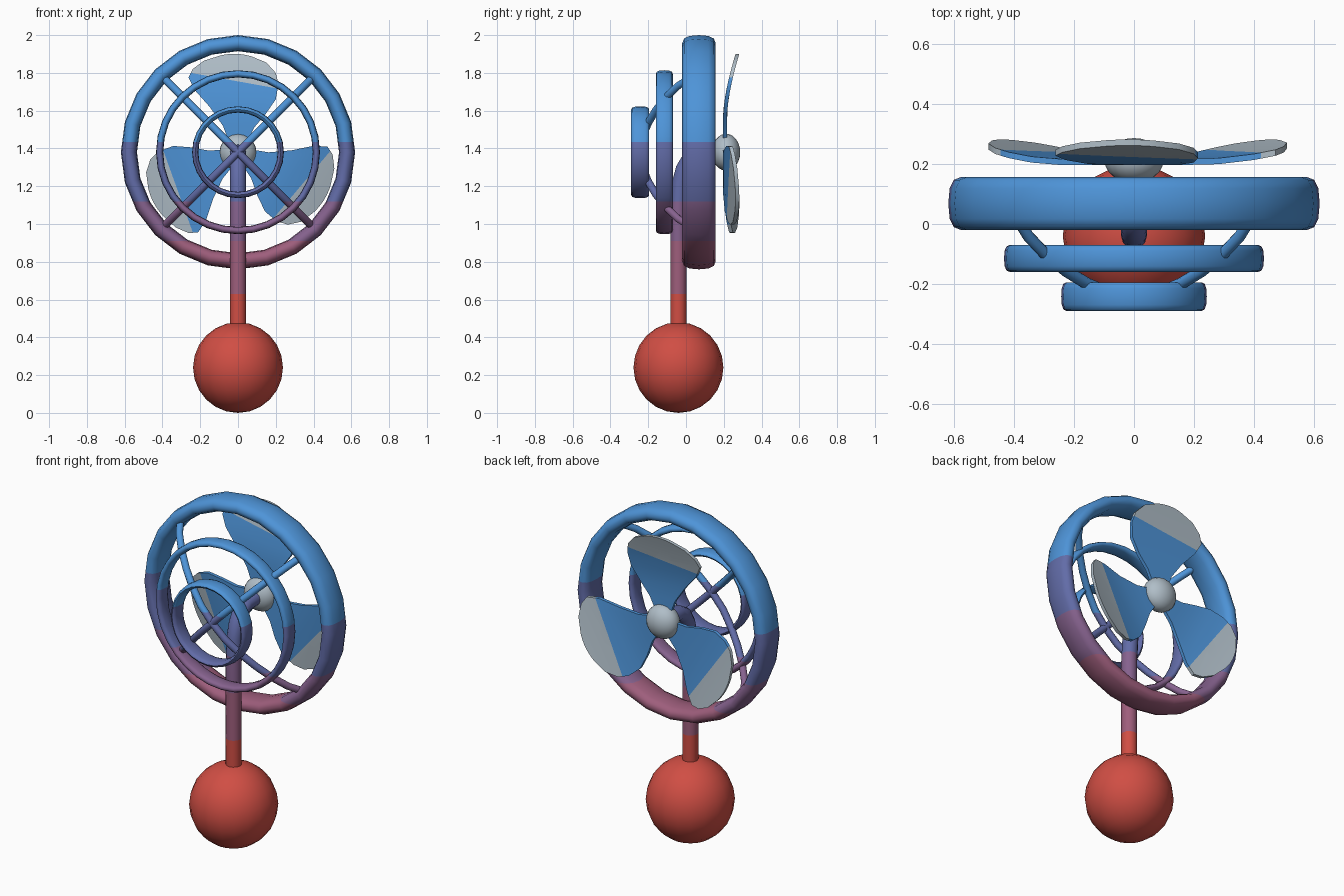
import bpy, bmesh, math
from mathutils import Vector, Matrix

if "Cube" in bpy.data.objects:
    bpy.data.objects.remove(bpy.data.objects["Cube"])


def make_material(name, rgb):
    m = bpy.data.materials.new(name)
    lin = [((c / 255 + 0.055) / 1.055) ** 2.4 for c in rgb]
    m.diffuse_color = (*lin, 1)
    m.use_nodes = True
    m.node_tree.nodes["Principled BSDF"].inputs["Base Color"].default_value = m.diffuse_color
    return m


RED = make_material("red", (208, 78, 68))
MAUVE = make_material("mauve", (158, 94, 124))
PLUM = make_material("plum", (134, 98, 142))
SLATE = make_material("slate_blue", (98, 108, 168))
BLUE = make_material("blue", (78, 148, 216))
GREY = make_material("light_grey", (176, 190, 200))
BANDS = [RED, MAUVE, PLUM, SLATE, BLUE]
LIMITS = [0.63, 0.91, 1.12, 1.435]
CZ = 1.38  # height of the fan axis


def cut(bm, co, no):
    bmesh.ops.bisect_plane(bm, geom=bm.verts[:] + bm.edges[:] + bm.faces[:],
                           plane_co=co, plane_no=no, dist=1e-5)


def finish(name, bm, mats, angle=50):
    me = bpy.data.meshes.new(name)
    bm.to_mesh(me)
    bm.free()
    for m in mats:
        me.materials.append(m)
    ob = bpy.data.objects.new(name, me)
    bpy.context.collection.objects.link(ob)
    bpy.ops.object.select_all(action='DESELECT')
    ob.select_set(True)
    bpy.context.view_layer.objects.active = ob
    bpy.ops.object.shade_smooth_by_angle(angle=math.radians(angle))
    return ob


def finish_banded(name, bm):
    # colour bands by height, with clean cuts
    bmesh.ops.recalc_face_normals(bm, faces=bm.faces)
    for z in LIMITS:
        cut(bm, (0, 0, z), (0, 0, 1))
    for f in bm.faces:
        f.material_index = sum(f.calc_center_median().z > z for z in LIMITS)
    return finish(name, bm, BANDS)


def skin(bm, loops, closed=False):
    rows = [[bm.verts.new(p) for p in lp] for lp in loops]
    n = len(rows[0])
    for i in range(len(rows) if closed else len(rows) - 1):
        a, b = rows[i], rows[(i + 1) % len(rows)]
        for j in range(n):
            bm.faces.new((a[j], a[(j + 1) % n], b[(j + 1) % n], b[j]))
    if not closed:
        bm.faces.new(rows[0])
        bm.faces.new(rows[-1])


def ring(name, outer, y0, y1, thick, seg):
    # flattened torus around the fan axis
    bm = bmesh.new()
    loops = []
    a, b, R = thick / 2, (y1 - y0) / 2, outer - thick / 2
    for i in range(seg):
        t = 2 * math.pi * i / seg
        lp = []
        for k in range(12):
            s = 2 * math.pi * k / 12
            c, d = math.cos(s), math.sin(s)
            r = R + a * math.copysign(abs(c) ** 0.8, c)
            y = (y0 + y1) / 2 + b * math.copysign(abs(d) ** 0.8, d)
            lp.append((r * math.sin(t), y, CZ + r * math.cos(t)))
        loops.append(lp)
    skin(bm, loops, True)
    finish_banded(name, bm)


def tube(name, pts, radius, side, sides=12):
    # round bar along a planar path; side is the normal of that plane
    pts, side = [Vector(p) for p in pts], Vector(side).normalized()
    loops = []
    for i, p in enumerate(pts):
        t = (pts[min(i + 1, len(pts) - 1)] - pts[max(i - 1, 0)]).normalized()
        u = t.cross(side)
        loops.append([p + radius * (math.cos(q) * side + math.sin(q) * u)
                      for q in (2 * math.pi * k / sides for k in range(sides))])
    bm = bmesh.new()
    skin(bm, loops)
    finish_banded(name, bm)


def ball(name, centre, scale, mat, u, v, axis_y=False):
    bm = bmesh.new()
    bmesh.ops.create_uvsphere(bm, u_segments=u, v_segments=v, radius=1)
    if axis_y:
        bmesh.ops.rotate(bm, verts=bm.verts, matrix=Matrix.Rotation(math.pi / 2, 3, 'X'))
    bmesh.ops.scale(bm, verts=bm.verts, vec=scale)
    bmesh.ops.translate(bm, verts=bm.verts, vec=centre)
    finish(name, bm, [mat])


# ball base and bent post
ball("ball_base", (0, -0.04, 0.24), (0.238, 0.238, 0.24), RED, 20, 12)
tube("post", [(0, y, z) for y, z in [(-.04, .42), (-.04, .8), (-.04, 1.08), (-.03, 1.22),
     (-.012, 1.29), (.02, 1.345), (.07, 1.375), (.2, 1.38)]], 0.043, (1, 0, 0))

# guard rings
ring("outer_guard_ring", 0.62, -0.02, 0.157, 0.085, 24)
ring("middle_guard_ring", 0.434, -0.16, -0.07, 0.038, 32)
ring("inner_guard_ring", 0.243, -0.29, -0.195, 0.033, 28)

# crossed, bowed guard bars
half = [(.56, .03), (.5, -.04), (.42, -.1), (.32, -.157), (.22, -.2), (.11, -.232)]
profile = half + [(0, -.24)] + [(-r, y) for r, y in reversed(half)]
for name, s in (("guard_bar_left", -1), ("guard_bar_right", 1)):
    k = math.sqrt(0.5)
    tube(name, [(s * r * k, y, CZ + r * k) for r, y in profile], 0.02, (-s, 0, 1), 10)

# hub
ball("hub", (0, 0.212, CZ), (0.098, 0.075, 0.098), GREY, 20, 12, True)

# blades: left and right edge points as (across, outward)
LEFT = [(-.05, .06), (-.08, .14), (-.15, .24), (-.23, .33), (-.262, .395),
        (-.24, .44), (-.18, .485), (-.09, .513)]
RIGHT = [(.05, .06), (.085, .13), (.145, .2), (.2, .28), (.214, .36),
         (.2, .42), (.15, .475), (.07, .508)]


def blade(name, angle):
    bm = bmesh.new()
    cols, sheets = 8, []
    for off in (-0.010, 0.010):
        rows = []
        for i, (l, r) in enumerate(zip(LEFT, RIGHT)):
            row = []
            for c in range(cols + 1):
                t = c / cols
                v = l[0] + (r[0] - l[0]) * t
                u = l[1] + (r[1] - l[1]) * t + 0.04 * t * (1 - t) * i / 7
                y = 0.207 + 0.065 * max(0, (u - 0.2) / 0.32) ** 1.5
                row.append(bm.verts.new((v, y + off, u)))
            rows.append(row)
        for a, b in zip(rows, rows[1:]):
            for c in range(cols):
                bm.faces.new((a[c], a[c + 1], b[c + 1], b[c]))
        sheets.append(rows[0] + [r[-1] for r in rows[1:]]
                      + rows[-1][-2::-1] + [r[0] for r in rows[-2:0:-1]])
    f, b = sheets
    for i in range(len(f)):
        j = (i + 1) % len(f)
        bm.faces.new((f[i], f[j], b[j], b[i]))
    bmesh.ops.recalc_face_normals(bm, faces=bm.faces)
    # grey tip, split on a slanted line on each side
    slopes = (-0.18, 0.1)
    for s in slopes:
        cut(bm, (0, 0, 0.375), (-s, 0, 1))
    for face in bm.faces:
        p = face.calc_center_median()
        s = slopes[0] if face.normal.y < -0.3 else slopes[1]
        face.material_index = int(p.z > 0.375 + s * p.x)
    bmesh.ops.rotate(bm, verts=bm.verts, matrix=Matrix.Rotation(angle, 3, 'Y'))
    bmesh.ops.translate(bm, verts=bm.verts, vec=(0, 0, CZ))
    finish(name, bm, [BLUE, GREY])


for i in range(3):
    blade(f"blade_{i + 1}", i * 2 * math.pi / 3)
